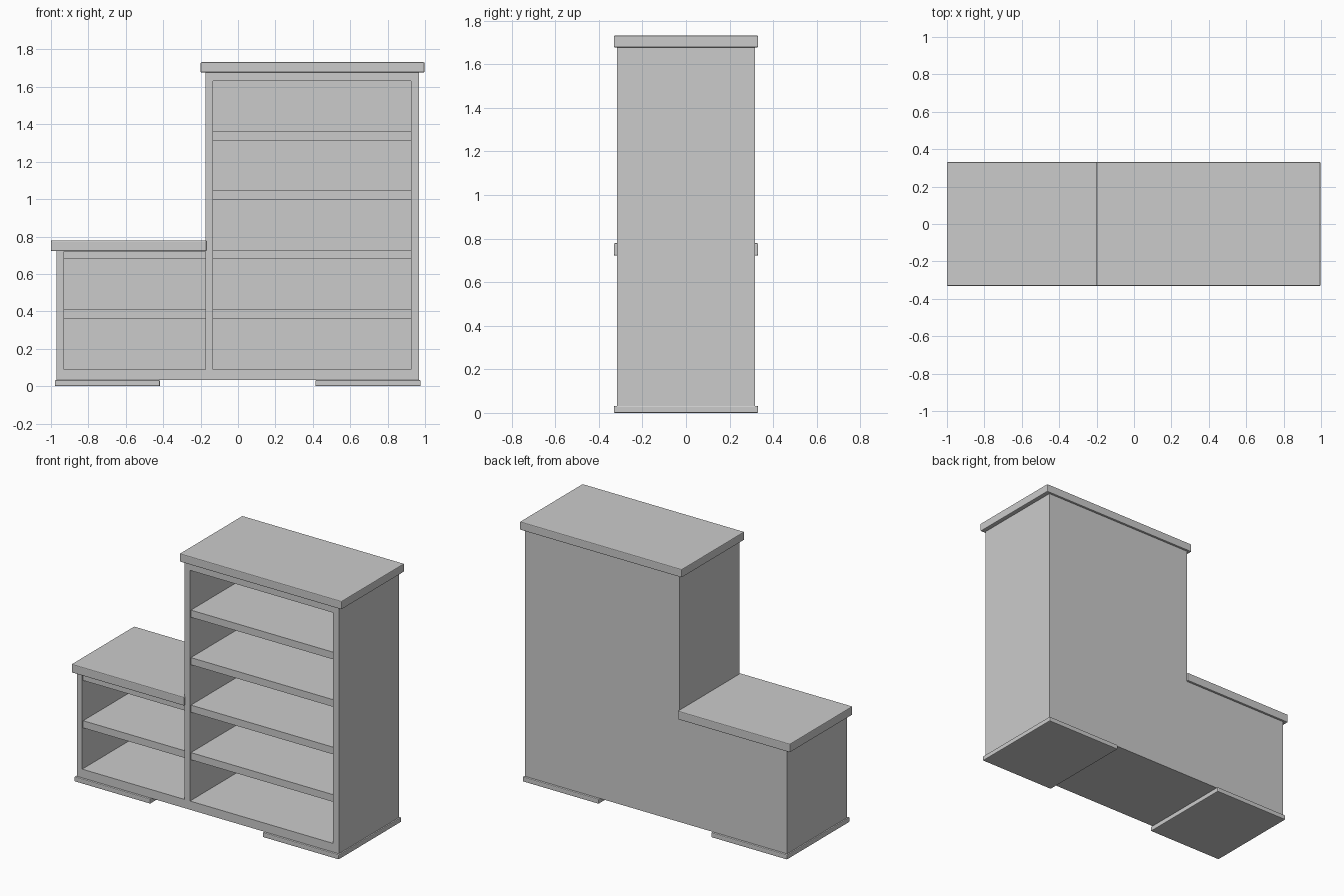
import bpy, bmesh

if "Cube" in bpy.data.objects:
    bpy.data.objects.remove(bpy.data.objects["Cube"])

D = 0.317      # half depth of the carcass
OVER = 0.331   # half depth of tops and feet
BACK = 0.275   # inner face of the back panel
FRONT = -0.307 # shelf fronts sit slightly behind the frame


def box(name, x0, x1, y0, y1, z0, z1, bevel=0.0):
    bm = bmesh.new()
    bmesh.ops.create_cube(bm, size=1)
    for v in bm.verts:
        v.co.x = x1 if v.co.x > 0 else x0
        v.co.y = y1 if v.co.y > 0 else y0
        v.co.z = z1 if v.co.z > 0 else z0
    if bevel:
        bmesh.ops.bevel(bm, geom=bm.edges[:], offset=bevel, segments=2,
                        profile=0.5, affect='EDGES')
    return to_object(name, bm)


def to_object(name, bm):
    bmesh.ops.recalc_face_normals(bm, faces=bm.faces[:])
    me = bpy.data.meshes.new(name)
    bm.to_mesh(me)
    bm.free()
    ob = bpy.data.objects.new(name, me)
    bpy.context.collection.objects.link(ob)
    return ob


# Stepped carcass: L-shaped front profile extruded through the depth
profile = [(-0.97, 0.032), (0.968, 0.032), (0.968, 1.677),
           (-0.173, 1.677), (-0.173, 0.722), (-0.97, 0.722)]
bm = bmesh.new()
face = bm.faces.new([bm.verts.new((x, -D, z)) for x, z in profile])
ext = bmesh.ops.extrude_face_region(bm, geom=[face])
for v in ext["geom"]:
    if isinstance(v, bmesh.types.BMVert):
        v.co.y = D
carcass = to_object("carcass", bm)

# Hollow out the low and tall compartments
openings = [("low_opening", -0.93, -0.173, 0.09, 0.721),
            ("tall_opening", -0.133, 0.926, 0.09, 1.632)]
for name, x0, x1, z0, z1 in openings:
    cutter = box(name, x0, x1, -D - 0.1, BACK, z0, z1)
    cutter.hide_render = True
    mod = carcass.modifiers.new(name, 'BOOLEAN')
    mod.operation = 'DIFFERENCE'
    mod.solver = 'EXACT'
    mod.object = cutter
    bpy.context.view_layer.objects.active = carcass
    bpy.ops.object.modifier_apply(modifier=mod.name)
    bpy.data.objects.remove(cutter)

# Evenly spaced shelves
for i in range(4):
    z = 0.362 + i * 0.3175
    box(f"tall_shelf_{i + 1}", -0.133, 0.926, FRONT, BACK, z, z + 0.048)
box("low_shelf", -0.93, -0.173, FRONT, BACK, 0.362, 0.41)
box("low_top_rail", -0.93, -0.173, FRONT, BACK, 0.679, 0.721)

# Overhanging tops with softened edges
box("tall_top", -0.2, 0.997, -OVER, OVER, 1.677, 1.732, 0.005)
box("low_top", -1.0, -0.169, -OVER, OVER, 0.722, 0.779, 0.005)

# Flat plinth feet
for side, x0, x1 in (("left", -0.979, -0.417), ("right", 0.414, 0.977)):
    box(f"{side}_foot", x0, x1, -OVER, OVER, 0.0, 0.032, 0.005)
